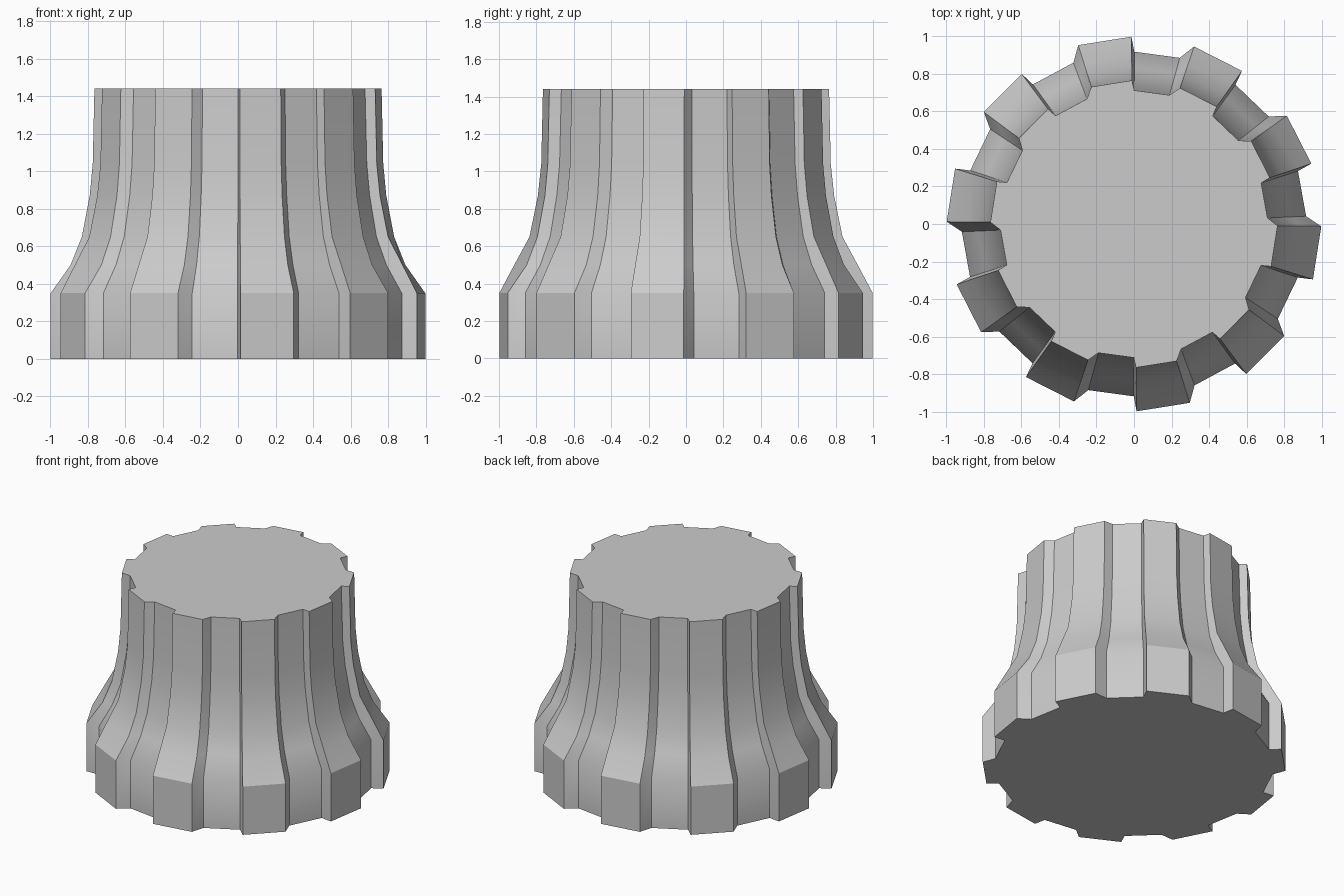
import bpy, bmesh
from math import radians, cos, sin

if "Cube" in bpy.data.objects:
    bpy.data.objects.remove(bpy.data.objects["Cube"])

# height, lower tooth edge, upper tooth edge, groove radius
LEVELS = [
    (0.00, 0.998, 0.998, 0.918),
    (0.35, 0.998, 0.998, 0.918),
    (0.50, 0.918, 0.892, 0.832),
    (0.65, 0.837, 0.832, 0.776),
    (0.87, 0.792, 0.790, 0.738),
    (1.04, 0.774, 0.774, 0.722),
    (1.44, 0.765, 0.765, 0.712),
]
TEETH = 10

# ribbed, flared knob body: four outline corners per tooth, swept up the levels
bm = bmesh.new()
rings = []
for z, low, high, groove in LEVELS:
    ring = []
    for t in range(TEETH):
        for angle, r in ((2.6, groove), (17.9, groove), (18.8, low), (35.3, high)):
            a = radians(angle + t * 360 / TEETH)
            ring.append(bm.verts.new((r * cos(a), r * sin(a), z)))
    rings.append(ring)

# side walls
n = len(rings[0])
for lower, upper in zip(rings, rings[1:]):
    for i in range(n):
        j = (i + 1) % n
        bm.faces.new((lower[i], lower[j], upper[j], upper[i]))

# flat caps
bm.faces.new(rings[-1])
bm.faces.new(rings[0][::-1])

mesh = bpy.data.meshes.new("knob_body")
bm.to_mesh(mesh)
bm.free()
knob = bpy.data.objects.new("knob_body", mesh)
bpy.context.collection.objects.link(knob)
bpy.context.view_layer.objects.active = knob
knob.select_set(True)
bpy.ops.object.shade_smooth_by_angle(angle=radians(30))
